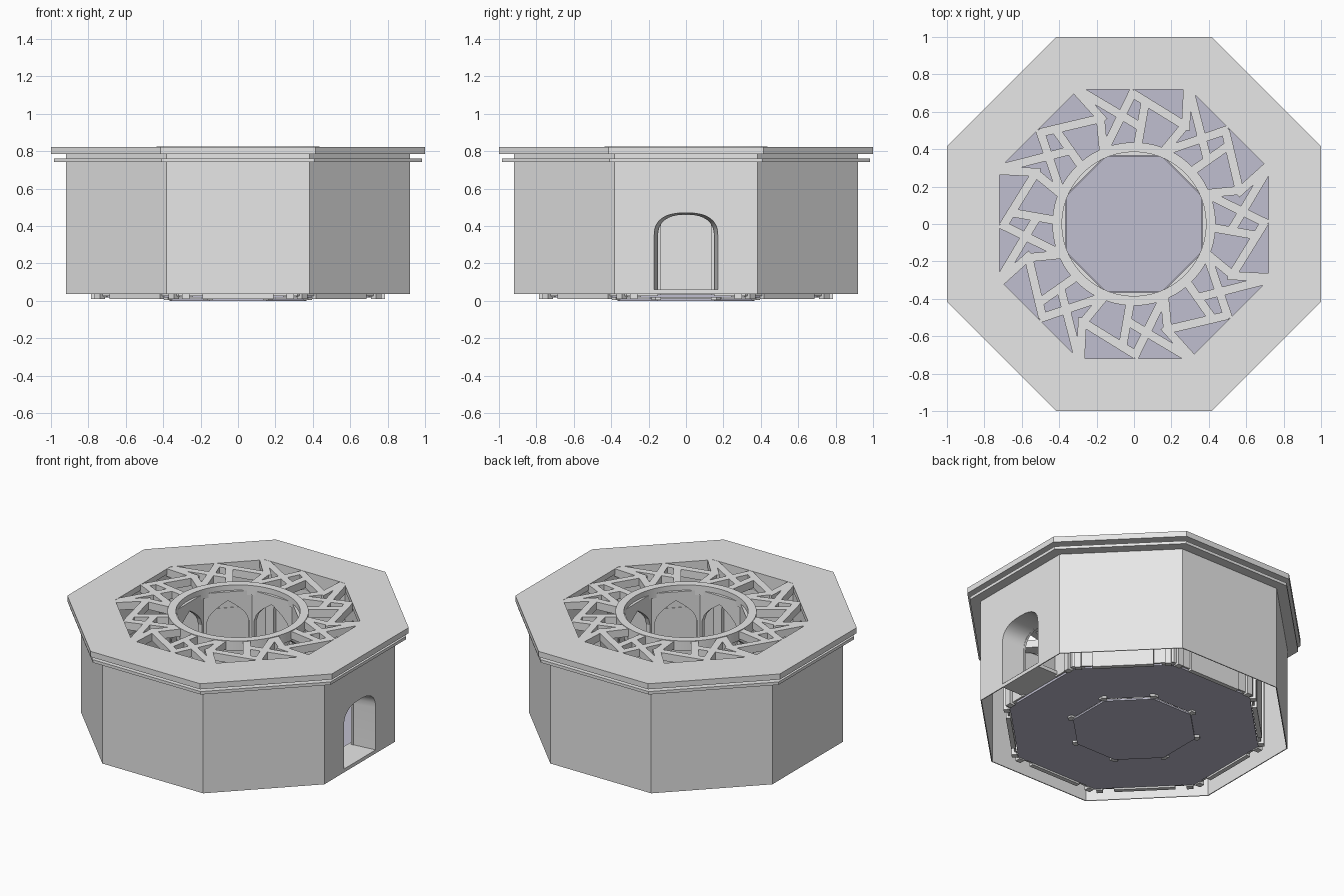
import bpy, bmesh, math
from mathutils import Vector

if "Cube" in bpy.data.objects:
    bpy.data.objects.remove(bpy.data.objects["Cube"])

T8 = math.tan(math.pi / 8)


def material(name, rgb):
    m = bpy.data.materials.new(name)
    m.diffuse_color = (*rgb, 1)
    m.use_nodes = True
    m.node_tree.nodes["Principled BSDF"].inputs["Base Color"].default_value = m.diffuse_color
    return m


STONE = material("pale stone", (0.8, 0.8, 0.8))
FLOOR = material("lavender floor", (0.53, 0.52, 0.63))


def finish(name, bm, mat, smooth=False):
    bmesh.ops.recalc_face_normals(bm, faces=bm.faces)
    me = bpy.data.meshes.new(name)
    bm.to_mesh(me)
    bm.free()
    me.materials.append(mat)
    ob = bpy.data.objects.new(name, me)
    bpy.context.collection.objects.link(ob)
    if smooth:
        bpy.context.view_layer.objects.active = ob
        ob.select_set(True)
        bpy.ops.object.shade_smooth_by_angle(angle=math.radians(35))
        ob.select_set(False)
    return ob


def side_point(k, u, v, z):
    """Point on side k: u clockwise along the side, v outwards."""
    a = k * math.pi / 4
    return Vector((v * math.cos(a) + u * math.sin(a),
                   v * math.sin(a) - u * math.cos(a), z))


def prism(bm, bottom, offset):
    """Solid from a list of points swept by an offset vector."""
    lo = [bm.verts.new(p) for p in bottom]
    hi = [bm.verts.new(p + offset) for p in bottom]
    n = len(lo)
    bm.faces.new(lo)
    bm.faces.new(hi[::-1])
    for i in range(n):
        bm.faces.new((lo[i], hi[i], hi[(i + 1) % n], lo[(i + 1) % n]))


def side_box(bm, k, u0, u1, v0, v1, z0, z1):
    prism(bm, [side_point(k, u, v, z0) for u, v in
               ((u0, v0), (u1, v0), (u1, v1), (u0, v1))], Vector((0, 0, z1 - z0)))


def ring(name, r_in, r_out, z0, z1, n=8, mat=STONE):
    """Flat ring with n sides; for octagons the radii are apothems."""
    bm = bmesh.new()
    f = 1 / math.cos(math.pi / 8) if n == 8 else 1
    profile = [(r_in, z0), (r_out, z0), (r_out, z1), (r_in, z1)]
    rows = []
    for i in range(n):
        a = (i + 0.5) * math.tau / n
        rows.append([bm.verts.new((r * f * math.cos(a), r * f * math.sin(a), z))
                     for r, z in profile])
    for i in range(n):
        p, q = rows[i], rows[(i + 1) % n]
        for j in range(4):
            bm.faces.new((p[j], q[j], q[(j + 1) % 4], p[(j + 1) % 4]))
    return finish(name, bm, mat, n > 8)


def plate(name, apo, z0, z1, mat):
    bm = bmesh.new()
    prism(bm, [side_point(k, apo * T8, apo, z0) for k in range(8)], Vector((0, 0, z1 - z0)))
    return finish(name, bm, mat)


def pointed(h, spring, apex, n=8):
    left = [(-h * (1 - s), spring + (apex - spring) * s ** 0.55)
            for s in (i / n for i in range(n + 1))]
    return left + [(-u, z) for u, z in left[-2::-1]]


def rounded(h, spring, apex, n=16):
    pts = []
    for i in range(n + 1):
        a = math.pi - math.pi * i / n
        c, s = math.cos(a), math.sin(a)
        pts.append((math.copysign(abs(c) ** 0.8, c) * h,
                    spring + (apex - spring) * abs(s) ** 0.8))
    return pts


def wall_panel(bm, k, apo, thick, z0, z1, arch=None):
    """One side of an octagon wall, with an optional arch; apo is the outer face."""
    w = apo * T8
    out = [(-w, z1), (-w, z0)]
    if arch:
        out += [(arch[0][0], z0)] + arch + [(arch[-1][0], z0)]
    out += [(w, z0), (w, z1)]
    off = side_point(k, 0, -thick, 0)
    prism(bm, [side_point(k, u, apo, z) for u, z in out], off)


# Outer shell with the doorway on the right side
bm = bmesh.new()
for k in range(8):
    wall_panel(bm, k, 0.92, 0.006, 0.035, 0.745,
               rounded(0.17, 0.35, 0.47) if k == 0 else None)
finish("outer_wall", bm, STONE)

# Inner blind wall
bm = bmesh.new()
for k in range(8):
    wall_panel(bm, k, 0.765, 0.012, 0.025, 0.79,
               rounded(0.15, 0.34, 0.46) if k == 0 else None)
finish("inner_wall", bm, STONE)

# Arched pilasters against the inner wall
bm = bmesh.new()
for k in range(8):
    wall_panel(bm, k, 0.755, 0.03, 0.02, 0.79, pointed(0.24, 0.5, 0.7))
finish("wall_arches", bm, STONE)

# Posts and niche panels that reach below the floor
bm = bmesh.new()
for k in range(8):
    for u in (-0.28, 0.28):
        side_box(bm, k, u - 0.02, u + 0.02, 0.745, 0.785, 0.01, 0.55)
    if k:
        side_box(bm, k, -0.19, 0.19, 0.75, 0.78, 0.01, 0.5)
finish("niche_posts_and_panels", bm, STONE)

# Arcade of slender columns under the roof ring
bm = bmesh.new()
for k in range(8):
    wall_panel(bm, k, 0.395, 0.03, 0.005, 0.79, pointed(0.135, 0.58, 0.73))
finish("inner_arcade", bm, STONE)

# Tapered doorway passage and its sill
bm = bmesh.new()
rows = []
for x, pts in ((0.92, rounded(0.17, 0.35, 0.47)), (0.75, rounded(0.15, 0.34, 0.46))):
    pts = [(pts[0][0], 0.06)] + pts + [(pts[-1][0], 0.06)]
    rows.append([bm.verts.new(side_point(0, u, x, z)) for u, z in pts])
n = len(rows[0])
for i in range(n):
    j = (i + 1) % n
    bm.faces.new((rows[0][i], rows[0][j], rows[1][j], rows[1][i]))
finish("door_passage", bm, STONE, True)

bm = bmesh.new()
side_box(bm, 0, -0.17, 0.17, 0.73, 0.92, 0.035, 0.059)
finish("door_sill", bm, STONE)

# Floors
ring("outer_floor", 0.36, 0.745, 0.018, 0.034, mat=FLOOR)
plate("central_floor", 0.365, 0.0, 0.012, FLOOR)

# Stepped cornice and roof rim
ring("lower_cornice", 0.87, 0.985, 0.742, 0.762)
ring("cornice_neck", 0.87, 0.92, 0.76, 0.79)
ring("roof_rim", 0.72, 1.0, 0.785, 0.823)

# Round roof opening
ring("roof_ring", 0.385, 0.437, 0.76, 0.826, n=64)

# Swirling lattice: bars in side coordinates, repeated on all sides
BARS = [((0.0, 0.715), (-0.15, 0.41)),
        ((-0.01, 0.70), (0.265, 0.53)),
        ((-0.31, 0.725), (0.035, 0.52)),
        ((0.288, 0.75), (0.275, 0.50)),
        ((0.275, 0.53), (0.16, 0.39)),
        ((0.06, 0.65), (0.02, 0.42))]
bm = bmesh.new()
for k in range(8):
    for p, q in BARS:
        p, q = Vector(p), Vector(q)
        d = (q - p).normalized() * 0.023
        s = Vector((-d.y, d.x))
        quad = [p + s, q + s, q - s, p - s]
        prism(bm, [side_point(k, c.x, c.y, 0.77) for c in quad], Vector((0, 0, 0.052)))
finish("roof_lattice", bm, STONE)
